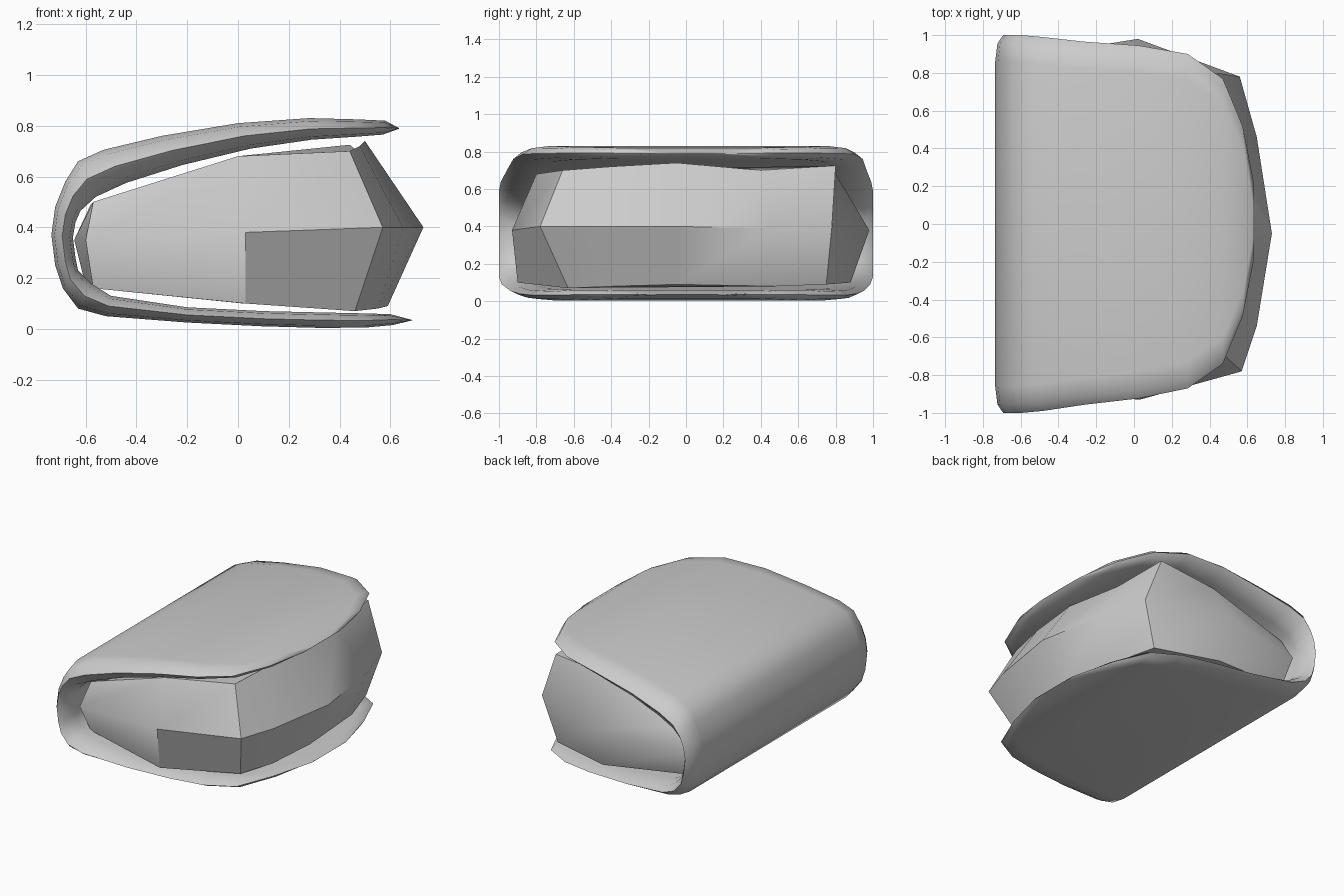
import bpy

if "Cube" in bpy.data.objects:
    bpy.data.objects.remove(bpy.data.objects["Cube"])

def make(name, verts, faces, angle):
    me = bpy.data.meshes.new(name)
    me.from_pydata(verts, [], faces)
    me.update()
    ob = bpy.data.objects.new(name, me)
    bpy.context.collection.objects.link(ob)
    bpy.ops.object.select_all(action='DESELECT')
    ob.select_set(True)
    bpy.context.view_layer.objects.active = ob
    bpy.ops.object.mode_set(mode='EDIT')
    bpy.ops.mesh.select_all(action='SELECT')
    bpy.ops.mesh.normals_make_consistent(inside=False)
    bpy.ops.object.mode_set(mode='OBJECT')
    bpy.ops.object.shade_smooth_by_angle(angle=angle)
    return ob

# Folded bread: outer x,z / inner x,z / half width
stations = [
    (0.635, .79, .634, .788, .22), (.58, .82, .57, .765, .52), (.47, .825, .47, .757, .77),
    (.28, .83, .29, .745, .90), (0, .81, .05, .71, .945), (-.30, .76, -.22, .645, .965),
    (-.53, .705, -.44, .575, .99), (-.63, .66, -.56, .52, 1), (-.68, .58, -.62, .465, 1),
    (-.72, .48, -.64, .42, 1), (-.735, .37, -.65, .36, 1), (-.72, .25, -.64, .28, 1),
    (-.69, .16, -.63, .23, 1), (-.63, .08, -.58, .18, 1), (-.52, .05, -.50, .13, .985),
    (-.20, .025, -.20, .085, .95), (.10, .01, .10, .07, .915), (.32, .004, .32, .065, .87),
    (.50, .005, .50, .061, .77), (.61, .015, .60, .058, .52), (.69, .035, .689, .034, .2),
]
# Rounded edge: distance in from the side, thickness fraction
edge = [(.14, 1), (.045, .72), (0, 0)]
verts = []
for ox, oz, ix, iz, w in stations:
    mx, mz = (ox + ix) / 2, (oz + iz) / 2
    taper = max(0, min(1, (ox + .5) / .7)) * .03
    half = [(d, f) for d, f in edge]
    ring = [(1, d, f) for d, f in half] + [(1, d, -f) for d, f in half[1::-1]]
    ring += [(-1, d, -f) for d, f in half] + [(-1, d, f) for d, f in half[1::-1]]
    for s, d, f in ring:
        wy = w - (taper if s < 0 else 0)
        verts.append((mx + (ox - mx) * f, s * (wy - d), mz + (oz - mz) * f))
n = 10
faces = []
for i in range(len(stations) - 1):
    for j in range(n):
        k = (j + 1) % n
        faces.append((i*n + j, i*n + k, i*n + n + k, i*n + n + j))
last = (len(stations) - 1) * n
faces += [tuple(range(n)), tuple(range(last, last + n))]
make("folded_bread", verts, faces, 1.0)

# Filling: three lumpy loops joined, starting at the front tip
bottom = [(.59, -.05, .09), (.54, .48, .08), (.46, .75, .09), (.02, .88, .10), (-.57, .8, .16),
          (-.60, 0, .17), (-.57, -.8, .16), (.03, -.9, .10), (.46, -.63, .07), (.55, -.4, .08)]
middle = [(.73, -.05, .40), (.65, .46, .39), (.56, .78, .40), (.02, .98, .38), (-.60, .88, .35),
          (-.645, 0, .35), (-.60, -.88, .35), (.03, -.93, .38), (.57, -.78, .40), (.65, -.54, .40)]
top = [(.50, -.05, .74), (.47, .40, .70), (.44, .80, .725), (0, .80, .68), (-.57, .8, .50),
       (-.58, 0, .49), (-.57, -.8, .50), (0, -.80, .68), (.44, -.66, .70), (.48, -.4, .72)]
faces = []
for r in range(2):
    for j in range(10):
        k = (j + 1) % 10
        faces.append((r*10 + j, r*10 + k, r*10 + 10 + k, r*10 + 10 + j))
cap = [(0, 1, 9), (1, 2, 8, 9), (2, 3, 7, 8), (3, 4, 6, 7), (4, 5, 6)]
faces += [tuple(i + o for i in f) for o in (0, 20) for f in cap]
filling = make("filling", bottom + middle + top, faces, 0.9)
# The cut facet on the near side is flat
filling.data.polygons[7].use_smooth = False
